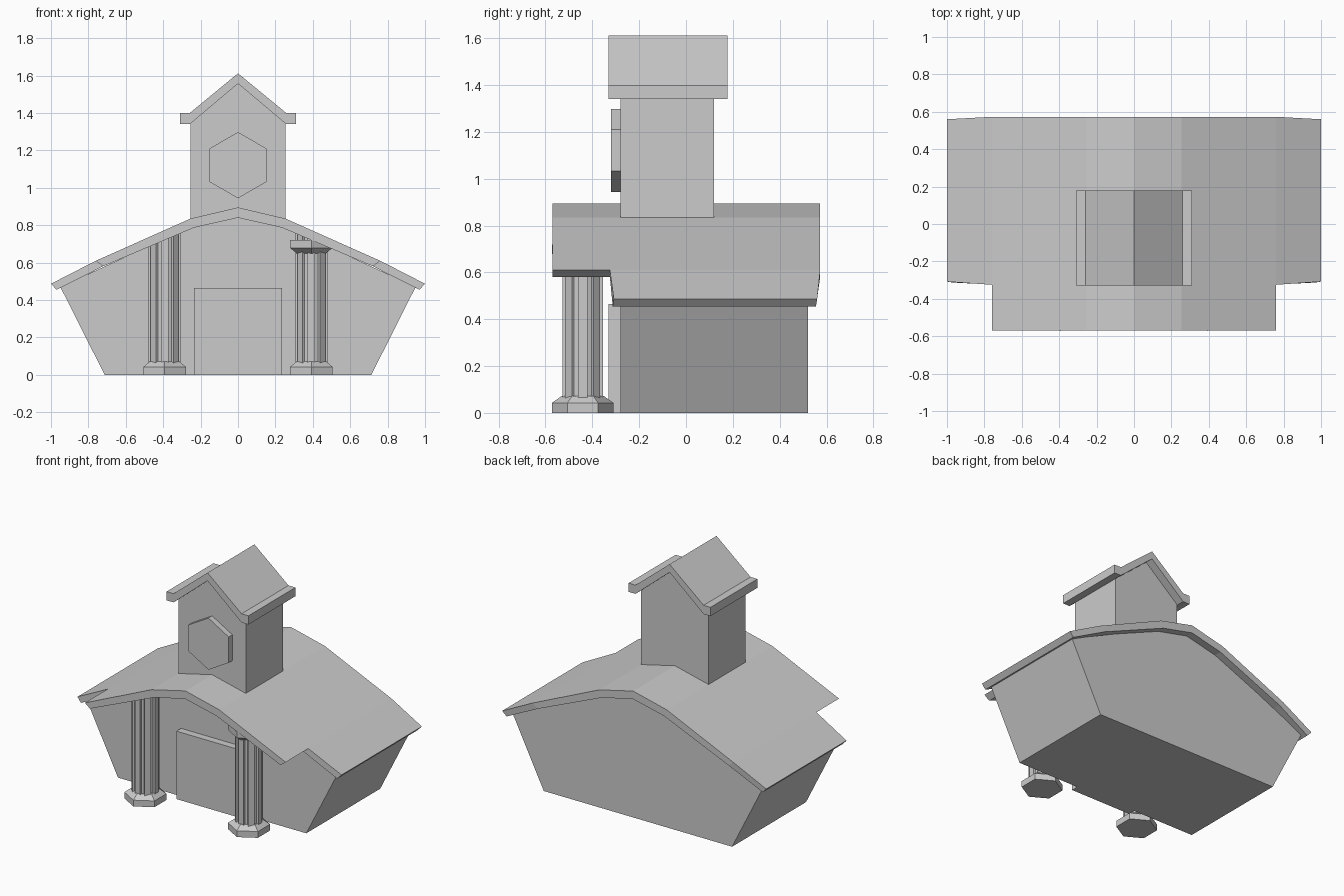
import bpy, bmesh
from math import sin, cos, pi, radians

cube = bpy.data.objects.get("Cube")
if cube:
    bpy.data.objects.remove(cube, do_unlink=True)

stone = bpy.data.materials.new("light_grey")
GREY = (0.6, 0.6, 0.6, 1)
stone.use_nodes = True
stone.diffuse_color = GREY
stone.node_tree.nodes["Principled BSDF"].inputs["Base Color"].default_value = GREY


def loft(name, rings):
    """Skin a stack of equal-length closed rings and cap both ends."""
    bm = bmesh.new()
    loops = [[bm.verts.new(p) for p in ring] for ring in rings]
    for a, b in zip(loops, loops[1:]):
        for i in range(len(a)):
            j = (i + 1) % len(a)
            bm.faces.new((a[i], a[j], b[j], b[i]))
    bm.faces.new(loops[0])
    bm.faces.new(loops[-1])
    bmesh.ops.recalc_face_normals(bm, faces=bm.faces)
    mesh = bpy.data.meshes.new(name)
    bm.to_mesh(mesh)
    bm.free()
    mesh.materials.append(stone)
    obj = bpy.data.objects.new(name, mesh)
    bpy.context.collection.objects.link(obj)
    return obj


def prism(name, profile, y0, y1):
    """Extrude an x-z profile along y."""
    return loft(name, [[(x, y, z) for x, z in profile] for y in (y0, y1)])


def mirrored(half):
    """Complete a half profile (from x = 0 outward) across x."""
    return [(-x, z) for x, z in reversed(half) if x > 0] + half


def band(top, bottom):
    """Closed roof section between an upper and a lower half profile."""
    return mirrored(top) + mirrored(bottom)[::-1]


# Hall walls, flaring outward up to the eaves
prism("hall_walls", mirrored([(0, 0.85), (0.235, 0.80), (0.95, 0.47), (0.713, 0)]), -0.28, 0.52)

# Main roof with porch overhang
top = [(0, 0.895), (0.255, 0.835), (0.76, 0.61)]
bottom = [(0, 0.84), (0.235, 0.787), (0.722, 0.58)]
prism("main_roof", band(top, bottom), -0.57, 0.573)

# Eave wings, narrowing slightly at their ends
for side, word in ((1, "left"), (-1, "right")):
    inner = [(0.76, -0.325, 0.61), (0.76, 0.573, 0.61), (0.722, 0.573, 0.58), (0.722, -0.325, 0.58)]
    outer = [(1, -0.308, 0.487), (1, 0.56, 0.487), (0.97, 0.555, 0.455), (0.97, -0.313, 0.455)]
    loft(word + "_eave", [[(side * x, y, z) for x, y, z in ring] for ring in (inner, outer)])

# Tower with gabled roof
prism("tower", mirrored([(0, 1.57), (0.255, 1.36), (0.255, 0.79)]), -0.28, 0.12)
prism("tower_roof", band([(0, 1.612), (0.258, 1.40), (0.31, 1.40)],
                         [(0, 1.557), (0.258, 1.34), (0.31, 1.34)]), -0.33, 0.178)

# Hexagonal tower plaque and door slab
plaque = [(0.177 * sin(i * pi / 3), 1.121 + 0.177 * cos(i * pi / 3)) for i in range(6)]
prism("tower_plaque", plaque, -0.32, -0.27)
prism("door", mirrored([(0, 0.465), (0.235, 0.465), (0.235, 0)]), -0.33, -0.27)

# Columns
COL_X, COL_Y = 0.392, -0.441


def hexagon(cx, r, z):
    return [(cx + r * sin(i * pi / 3), COL_Y + r * cos(i * pi / 3), z) for i in range(6)]


def fluted(cx, top_ring):
    """Eight-ridged section; the upper ring follows the roof slope."""
    ring = []
    for i in range(8):
        for r, turn in ((0.076, -16), (0.088, -13), (0.088, 13), (0.076, 16)):
            a = i * pi / 4 + radians(turn)
            x, y = cx + r * cos(a), COL_Y + r * sin(a)
            ring.append((x, y, 0.775 - 0.44 * (abs(x) - 0.31) if top_ring else 0.05))
    return ring


for side, word in ((1, "left"), (-1, "right")):
    cx = side * COL_X
    loft(word + "_column_shaft", [fluted(cx, False), fluted(cx, True)])
    loft(word + "_column_base", [hexagon(cx, 0.131, 0), hexagon(cx, 0.131, 0.043),
                                 hexagon(cx, 0.09, 0.072)])

# Only the left column carries a capital
loft("left_column_capital", [hexagon(COL_X, 0.09, 0.65), hexagon(COL_X, 0.131, 0.678),
                             hexagon(COL_X, 0.131, 0.72)])
